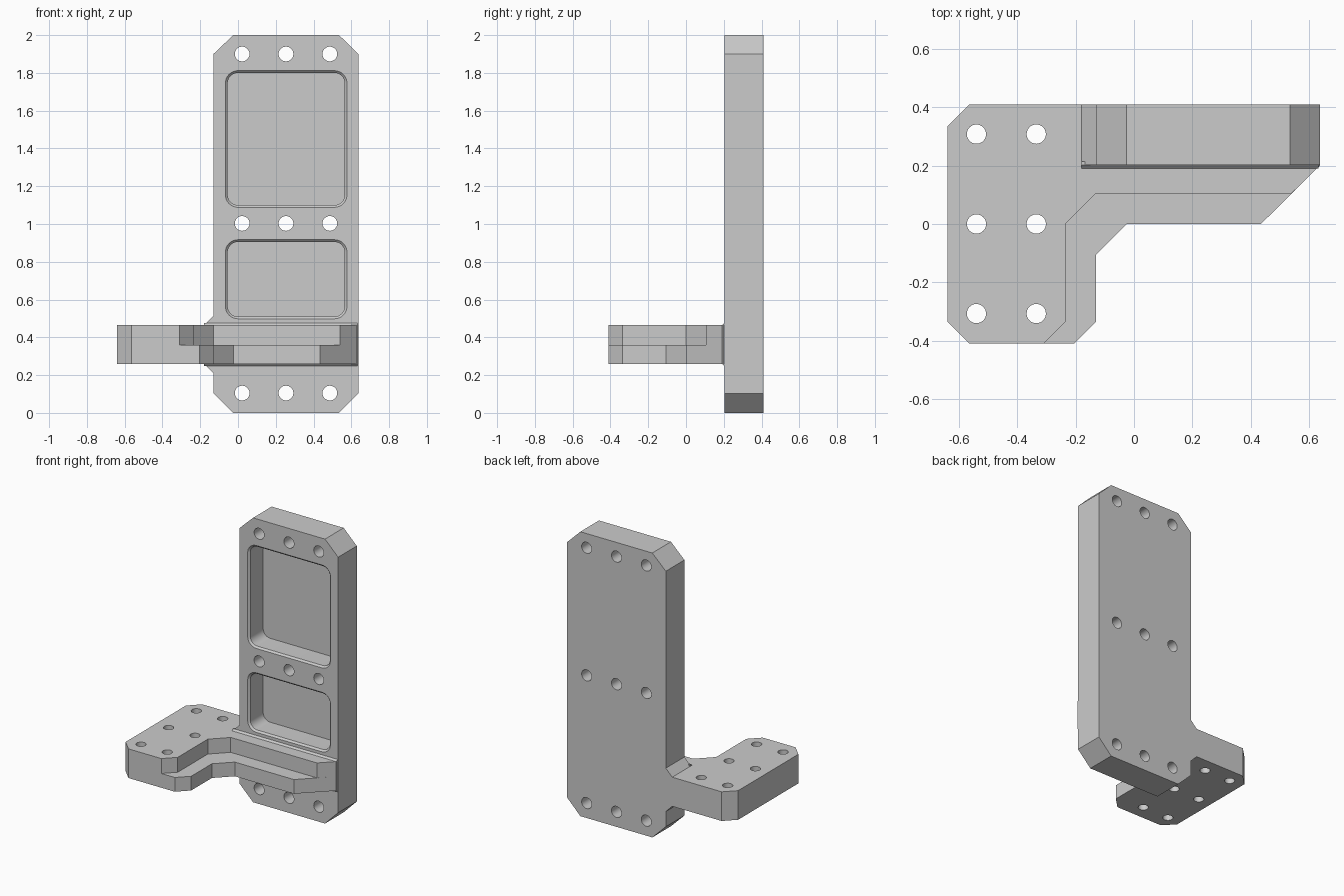
import bpy, bmesh
from math import cos, sin, pi

cube = bpy.data.objects.get("Cube")
if cube:
    bpy.data.objects.remove(cube, do_unlink=True)

metal = bpy.data.materials.new("machined grey")
metal.use_nodes = True
GREY = (0.6, 0.6, 0.6, 1)
metal.diffuse_color = GREY
metal.node_tree.nodes["Principled BSDF"].inputs["Base Color"].default_value = GREY

# Ways to place a 2D profile point (a, b) at level t
ALONG_X = lambda a, b, t: (t, a, b)
ALONG_Y = lambda a, b, t: (a, t, b)
ALONG_Z = lambda a, b, t: (a, b, t)


def loft(name, sections, place):
    """Closed solid through (level, profile) sections."""
    bm = bmesh.new()
    rings = [[bm.verts.new(place(a, b, t)) for a, b in prof] for t, prof in sections]
    n = len(rings[0])
    for lo, hi in zip(rings, rings[1:]):
        for i in range(n):
            j = (i + 1) % n
            bm.faces.new((lo[i], lo[j], hi[j], hi[i]))
    bm.faces.new(rings[0])
    bm.faces.new(rings[-1])
    bmesh.ops.recalc_face_normals(bm, faces=bm.faces)
    mesh = bpy.data.meshes.new(name)
    bm.to_mesh(mesh)
    bm.free()
    mesh.materials.append(metal)
    obj = bpy.data.objects.new(name, mesh)
    bpy.context.collection.objects.link(obj)
    return obj


def prism(name, profile, start, end, place):
    return loft(name, [(start, profile), (end, profile)], place)


def combine(target, tool, operation):
    mod = target.modifiers.new("boolean", "BOOLEAN")
    mod.operation, mod.solver, mod.object = operation, "EXACT", tool
    bpy.context.view_layer.objects.active = target
    bpy.ops.object.modifier_apply(modifier=mod.name)
    bpy.data.objects.remove(tool, do_unlink=True)


def circle(x, y, r, n=32):
    return [(x + r * cos(2 * pi * i / n), y + r * sin(2 * pi * i / n)) for i in range(n)]


def rounded(x0, x1, z0, z1, r, grow=0.0, steps=8):
    """Rounded rectangle, offset outward by grow."""
    corners = [(x1 - r, z1 - r), (x0 + r, z1 - r), (x0 + r, z0 + r), (x1 - r, z0 + r)]
    pts = []
    for k, (cx, cz) in enumerate(corners):
        for i in range(steps + 1):
            a = pi / 2 * (k + i / steps)
            pts.append((cx + (r + grow) * cos(a), cz + (r + grow) * sin(a)))
    return pts


LEFT, RIGHT = -0.13, 0.637
FRONT, BACK = 0.203, 0.41
LOW, STEP, HIGH = 0.26, 0.36, 0.465
FLARE = 0.05

# Upright plate, flared where it meets the arm
body = prism("mounting_bracket", [
    (-0.025, 0), (0.535, 0), (RIGHT, 0.103), (RIGHT, 1.9), (0.535, 2), (-0.025, 2),
    (LEFT, 1.9), (LEFT, HIGH + FLARE), (LEFT - FLARE, HIGH), (LEFT - FLARE, LOW),
    (LEFT, LOW - FLARE), (LEFT, 0.103)], FRONT, BACK, ALONG_Y)

# Stepped arm: full lower layer, narrower upper layer
outer = [(RIGHT, 0.2), (RIGHT, BACK), (-0.565, BACK), (-0.64, 0.335), (-0.64, -0.335),
         (-0.565, -0.41)]
lower = prism("arm", outer + [(-0.205, -0.41), (LEFT, -0.335), (LEFT, -0.105),
              (-0.025, 0), (0.435, 0)], LOW, STEP, ALONG_Z)
upper = prism("arm_upper", outer + [(-0.31, -0.41), (-0.235, -0.335), (-0.235, 0),
              (LEFT, 0.105), (0.54, 0.105)], LOW, HIGH, ALONG_Z)
combine(lower, upper, "UNION")
combine(body, lower, "UNION")

# Thin chamfer strip along the joint
c = 0.012
strip = prism("joint_chamfer", [(FRONT - c, LOW), (FRONT - c, HIGH), (FRONT, HIGH + c),
              (FRONT + c, HIGH + c), (FRONT + c, LOW - c), (FRONT, LOW - c)],
              LEFT - FLARE, RIGHT - 0.005, ALONG_X)
combine(body, strip, "UNION")

# Pockets with chamfered rims
for z0, z1 in ((0.51, 0.905), (1.1, 1.8)):
    box = (-0.055, 0.565, z0, z1, 0.055)
    pocket = loft("pocket_cutter", [
        (FRONT - c, rounded(*box, grow=2 * c)), (FRONT + c, rounded(*box)),
        (FRONT + 0.155, rounded(*box))], ALONG_Y)
    combine(body, pocket, "DIFFERENCE")

# Bolt holes through the plate and the arm
for x in (0.022, 0.254, 0.486):
    for z in (0.105, 1.003, 1.9):
        combine(body, prism("hole_cutter", circle(x, z, 0.039), 0.1, 0.5, ALONG_Y), "DIFFERENCE")
for x in (-0.54, -0.335):
    for y in (-0.307, 0, 0.308):
        combine(body, prism("hole_cutter", circle(x, y, 0.033), 0.1, 0.6, ALONG_Z), "DIFFERENCE")

bpy.ops.object.select_all(action="DESELECT")
body.select_set(True)
bpy.context.view_layer.objects.active = body
bpy.ops.object.shade_smooth_by_angle()
